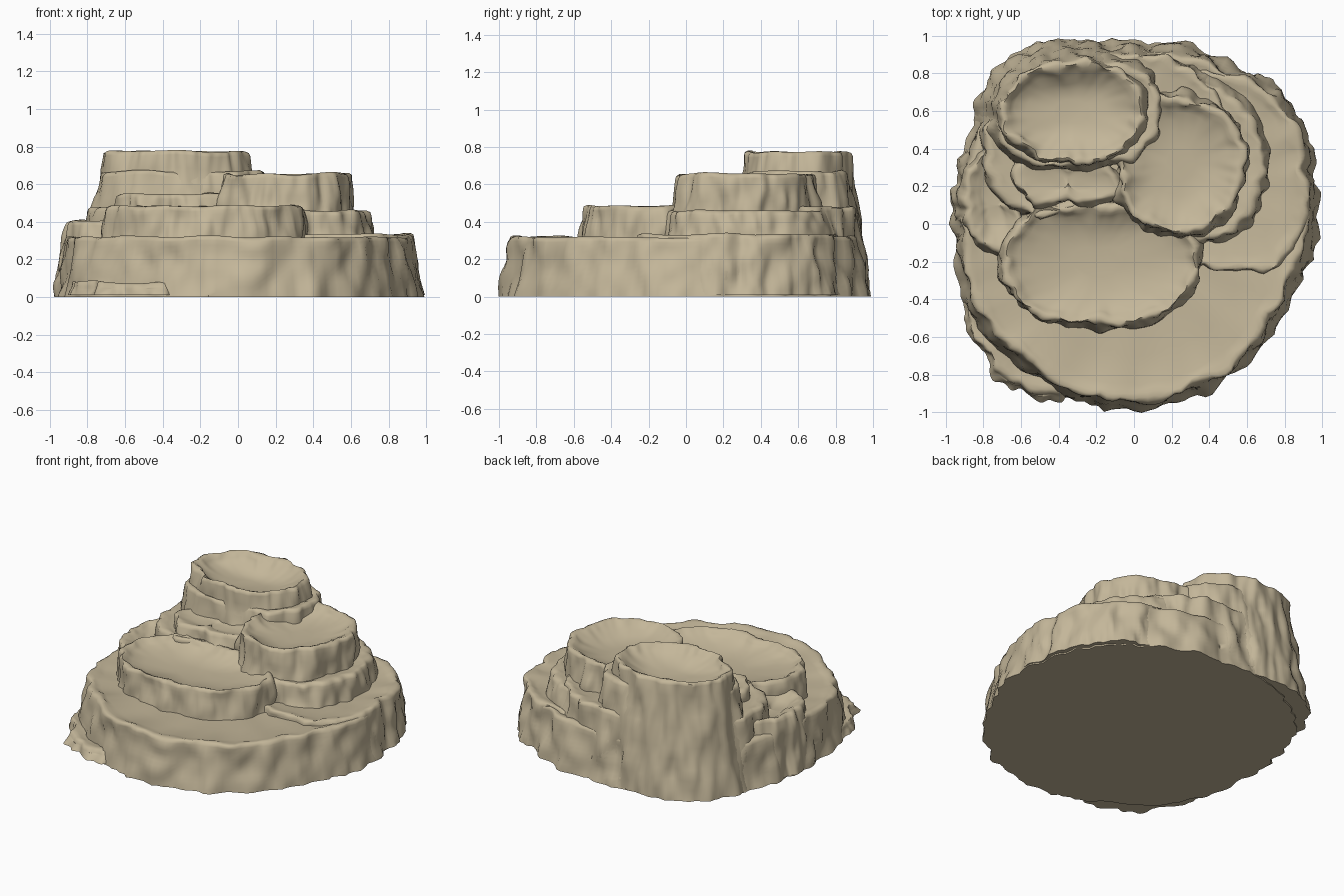
import bpy, bmesh
from math import cos, sin, tau, floor
from mathutils import Vector, noise

cube = bpy.data.objects.get("Cube")
if cube:
    bpy.data.objects.remove(cube, do_unlink=True)

SANDSTONE = (0.55, 0.47, 0.32, 1)
stone = bpy.data.materials.new("sandstone")
stone.use_nodes = True
stone.diffuse_color = SANDSTONE
shader = stone.node_tree.nodes["Principled BSDF"]
shader.inputs["Base Color"].default_value = SANDSTONE
shader.inputs["Roughness"].default_value = 0.9

SEGMENTS = 160
WALL_RINGS = 12
GROUND = 0.01
tiers = []


def outline(radii, angle):
    """Smooth closed curve through radii spaced evenly around a centre."""
    n = len(radii)
    u = angle / tau * n
    i = floor(u)
    t = u - i
    a, b, c, d = (radii[(i + k) % n] for k in (-1, 0, 1, 2))
    return b + t * (c - a + t * (2*a - 5*b + 4*c - d + t * (3*(b - c) + d - a))) / 2


def ruggedness(x, y, z):
    """Vertical flutes with a little fine grain."""
    flutes = noise.noise(Vector((x * 9, y * 9, z * 4)))
    grain = noise.noise(Vector((x * 19, y * 19, z * 8 + 5)))
    return flutes * 0.036 + grain * 0.02


def tier(name, centre, bottom, top, flare, depth, radii):
    """Rugged rock wall with a rounded lip and a bowl-shaped top."""
    # Each ring: offset from the rim, share of the radius, height, roughness
    rings = []
    for k in range(WALL_RINGS):
        t = k / (WALL_RINGS - 1)
        rings.append((flare * (1 - t), 1, bottom + (top - 0.025 - bottom) * t, 1))
    rings += [(-0.006, 1, top - 0.008, 1), (-0.022, 1, top, 1),
              (-0.042, 1, top - depth * 0.1, 0.9),
              (-0.06, 1, top - depth * 0.3, 0.7),
              (-0.09, 1, top - depth * 0.52, 0.5),
              (-0.08, 0.83, top - depth * 0.75, 0.3),
              (-0.05, 0.6, top - depth * 0.92, 0.1),
              (-0.02, 0.3, top - depth, 0)]
    bm = bmesh.new()
    loops = []
    for index, (offset, share, height, rough) in enumerate(rings):
        loop = []
        for s in range(SEGMENTS):
            a = tau * s / SEGMENTS
            r = outline(radii, a) * share + offset
            x, y = centre[0] + r * cos(a), centre[1] + r * sin(a)
            r += rough * ruggedness(x, y, height)
            z = height
            if index >= WALL_RINGS - 2:
                z += 0.012 * noise.noise(Vector((x * 5, y * 5, top * 9)))
            loop.append(bm.verts.new((centre[0] + r * cos(a), centre[1] + r * sin(a), z)))
        loops.append(loop)
    for low, high in zip(loops, loops[1:]):
        for s in range(SEGMENTS):
            e = (s + 1) % SEGMENTS
            bm.faces.new((low[s], low[e], high[e], high[s]))
    bm.faces.new(loops[-1])
    bm.faces.new(loops[0][::-1])
    mesh = bpy.data.meshes.new(name)
    bm.to_mesh(mesh)
    bm.free()
    mesh.materials.append(stone)
    obj = bpy.data.objects.new(name, mesh)
    bpy.context.collection.objects.link(obj)
    tiers.append(obj)


# Broad lowest terrace, its front toe and the pool on the left side
tier("base_terrace", (0, 0), 0, 0.32, 0.05, 0.03,
     [.92, .96, .95, .93, .95, .95, .91, .94, .93, .94, .92, .88])
tier("front_toe", (-0.58, -0.6), GROUND, 0.08, 0.03, 0.02,
     [.4, .3, .3, .3, .3, .34, .26, .22, .25, .28, .34, .4])
tier("side_pool", (0.5, 0.25), GROUND, 0.335, 0.05, 0.03,
     [.42, .43, .49, .54, .6, .5, .4, .4, .5, .5, .53, .47])

# Middle terraces and shelves
tier("front_pool", (-0.2, -0.2), 0.2, 0.485, 0.03, 0.08,
     [.55, .49, .36, .31, .36, .46, .5, .46, .38, .34, .38, .48])
tier("middle_shelf", (0.3, 0.3), 0.2, 0.46, 0.04, 0.02,
     [.4, .42, .45, .48, .5, .4, .3, .25, .33, .38, .42, .4])
tier("side_shelf", (-0.75, 0.1), GROUND, 0.41, 0.06, 0.05,
     [.15, .2, .3, .32, .24, .18, .16, .16, .2, .25, .24, .18])
tier("back_shelf", (0, 0.45), GROUND, 0.48, 0.06, 0.02,
     [.5, .5, .47, .46, .5, .65, .79, .74, .37, .3, .35, .45])
tier("saddle", (-0.35, 0.22), 0.3, 0.55, 0.06, 0.02,
     [.3, .22, .18, .16, .2, .26, .28, .2, .13, .1, .13, .2])

# Upper terraces with the two highest pools
tier("upper_pool", (0.25, 0.32), 0.3, 0.655, 0.05, 0.08,
     [.33, .34, .34, .36, .4, .36, .33, .36, .37, .37, .36, .34])
tier("back_shoulder", (-0.2, 0.5), GROUND, 0.67, 0.1, 0.03,
     [.32, .38, .39, .37, .39, .49, .53, .38, .23, .19, .2, .26])
tier("summit_pool", (-0.33, 0.6), GROUND, 0.775, 0.11, 0.1,
     [.39, .36, .3, .27, .29, .35, .39, .36, .3, .28, .31, .36])

# Smooth shading with crisp ledges
bpy.ops.object.select_all(action="DESELECT")
for obj in tiers:
    obj.select_set(True)
bpy.context.view_layer.objects.active = tiers[0]
bpy.ops.object.shade_smooth_by_angle(angle=1.0)
